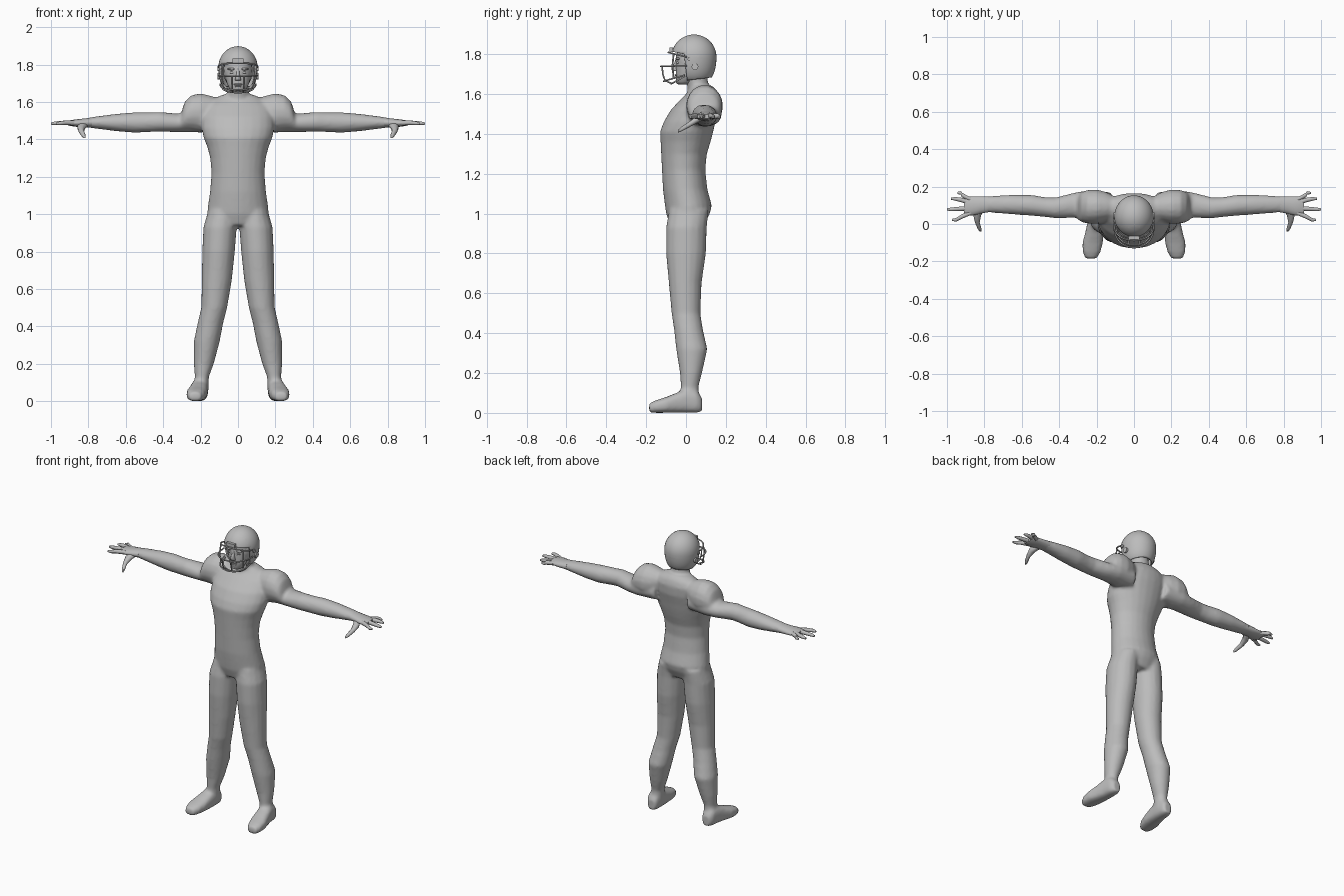
import bpy, bmesh, math
from mathutils import Vector, Matrix

grey = bpy.data.materials.new("plain_grey")
grey.diffuse_color = (0.5, 0.5, 0.5, 1)


def loft(bm, axis, rings, side=1, n=16, power=1.0):
    """Skin capped oval rings (t, a, b, radius_a, radius_b) along an axis."""
    loops = []
    for t, a, b, ra, rb in rings:
        loop = []
        for i in range(n):
            w = 2 * math.pi * (i + 0.5) / n
            c, s = math.cos(w), math.sin(w)
            p = a + ra * math.copysign(abs(c) ** power, c)
            q = b + rb * math.copysign(abs(s) ** power, s)
            x, y, z = {"z": (p, q, t), "x": (t, p, q), "y": (p, t, q)}[axis]
            loop.append(bm.verts.new((x * side, y, z)))
        loops.append(loop)
    for l0, l1 in zip(loops, loops[1:]):
        for i in range(n):
            j = (i + 1) % n
            bm.faces.new((l0[i], l0[j], l1[j], l1[i]))
    bm.faces.new(loops[0])
    bm.faces.new(loops[-1])


def ball(bm, centre, radii, u=20, v=14):
    m = Matrix.Translation(centre) @ Matrix.Diagonal((*radii, 1))
    bmesh.ops.create_uvsphere(bm, u_segments=u, v_segments=v, radius=1, matrix=m)


def finish(bm, name, angle=60):
    bmesh.ops.recalc_face_normals(bm, faces=bm.faces)
    me = bpy.data.meshes.new(name)
    bm.to_mesh(me)
    bm.free()
    me.materials.append(grey)
    me.polygons.foreach_set("use_smooth", [True] * len(me.polygons))
    me.set_sharp_from_angle(angle=math.radians(angle))
    ob = bpy.data.objects.new(name, me)
    bpy.context.collection.objects.link(ob)
    return ob


def bar(name, points, radius=0.0045):
    """Round wire bar through the points."""
    cu = bpy.data.curves.new(name, "CURVE")
    cu.dimensions = "3D"
    cu.bevel_depth = radius
    cu.bevel_resolution = 1
    cu.use_fill_caps = True
    sp = cu.splines.new("POLY")
    sp.points.add(len(points) - 1)
    for p, co in zip(sp.points, points):
        p.co = (*co, 1)
    cu.materials.append(grey)
    ob = bpy.data.objects.new(name, cu)
    bpy.context.collection.objects.link(ob)


# Body: torso, neck, padded shoulders, arms, legs and feet fused together
bm = bmesh.new()
loft(bm, "z", [(0.94, 0, .005, .14, .085), (1.0, 0, .01, .165, .11),
               (1.04, 0, .012, .162, .118), (1.12, 0, -.004, .15, .112),
               (1.22, 0, -.012, .142, .109), (1.3, 0, -.01, .149, .115),
               (1.36, 0, -.002, .165, .126), (1.41, 0, .003, .185, .134),
               (1.46, 0, .018, .195, .13), (1.52, 0, .043, .195, .12),
               (1.58, 0, .073, .18, .093), (1.615, 0, .085, .135, .07),
               (1.64, 0, .08, .08, .055)], n=24)
loft(bm, "z", [(1.56, 0, .075, .065, .06), (1.64, 0, .06, .058, .055),
               (1.73, 0, .045, .055, .055)])
for s in (-1, 1):
    # shoulder pad
    loft(bm, "x", [(.09, .09, 1.565, .05, .05), (.15, .092, 1.545, .08, .09),
                   (.2, .093, 1.54, .093, .107), (.25, .092, 1.54, .09, .097),
                   (.283, .09, 1.525, .08, .08), (.3, .09, 1.5, .068, .055)], s)
    # arm
    loft(bm, "x", [(.12, .1, 1.5, .07, .06), (.25, .105, 1.495, .075, .058),
                   (.32, .1, 1.488, .068, .05), (.42, .086, 1.494, .056, .053),
                   (.47, .09, 1.492, .053, .053), (.55, .1, 1.49, .056, .055),
                   (.65, .104, 1.49, .053, .047), (.75, .105, 1.49, .046, .034),
                   (.81, .105, 1.489, .043, .025)], s)
    # leg
    loft(bm, "z", [(.05, .2, .02, .042, .05), (.13, .193, .018, .038, .045),
                   (.2, .183, .025, .054, .056), (.32, .167, .029, .07, .079),
                   (.42, .147, .012, .069, .073), (.5, .127, 0, .07, .073),
                   (.65, .113, -.004, .081, .083), (.8, .104, 0, .088, .101),
                   (.93, .096, .002, .09, .103), (1.02, .085, .015, .075, .1)], s)
    # foot
    loft(bm, "y", [(.08, .2, .042, .028, .035), (.055, .203, .056, .04, .056),
                   (0, .205, .06, .046, .06), (-.05, .212, .05, .05, .05),
                   (-.1, .221, .04, .055, .04), (-.15, .227, .032, .048, .032),
                   (-.185, .23, .024, .03, .024)], s, power=.75)
body = finish(bm, "body", 180)
rm = body.modifiers.new("fuse", "REMESH")
rm.mode = "VOXEL"
rm.voxel_size = 0.01
rm.use_smooth_shade = True
sm = body.modifiers.new("soften", "SMOOTH")
sm.factor = 0.5
sm.iterations = 6

# Hands: palm, four fingers and thumb
fingers = [(.128, .155, .166, .945), (.11, .128, .135, .978),
           (.085, .082, .078, 1.0), (.062, .04, .022, .972)]
for s, label in ((-1, "right"), (1, "left")):
    bm = bmesh.new()
    loft(bm, "x", [(.78, .105, 1.49, .043, .028), (.82, .102, 1.488, .047, .024),
                   (.86, .097, 1.487, .052, .021), (.9, .095, 1.487, .05, .015),
                   (.91, .095, 1.487, .045, .011)], s)
    for y0, y1, y2, tip in fingers:
        loft(bm, "x", [(.87, y0, 1.487, .014, .014), (.92, y1, 1.489, .013, .013),
                       (tip - .02, y2, 1.486, .0105, .0105),
                       (tip, y2, 1.484, .006, .006)], s, n=8)
    loft(bm, "y", [(.085, .82, 1.485, .025, .016), (.045, .838, 1.465, .022, .018),
                   (.01, .838, 1.443, .014, .015), (-.025, .826, 1.422, .011, .012),
                   (-.04, .82, 1.413, .006, .007)], s, n=8)
    finish(bm, label + "_hand")

# Head with simple facial features
bm = bmesh.new()
ball(bm, (0, .035, 1.765), (.078, .088, .1))
loft(bm, "z", [(1.648, 0, -.012, .028, .028), (1.662, 0, -.006, .043, .044),
               (1.7, 0, .005, .06, .056), (1.75, 0, .015, .07, .066),
               (1.8, 0, .02, .072, .07)], n=20)
loft(bm, "z", [(1.714, 0, -.05, .017, .013), (1.724, 0, -.054, .016, .022),
               (1.75, 0, -.048, .009, .014), (1.775, 0, -.045, .008, .008)], n=8)
ball(bm, (0, -.046, 1.694), (.024, .012, .006), 12, 8)
ball(bm, (0, -.044, 1.684), (.021, .012, .006), 12, 8)
ball(bm, (0, -.036, 1.66), (.02, .014, .012), 12, 8)
for s in (-1, 1):
    ball(bm, (s * .03, -.038, 1.757), (.014, .01, .007), 12, 8)
    ball(bm, (s * .032, -.04, 1.776), (.024, .012, .007), 12, 8)
finish(bm, "head")

# Helmet shell: rounded dome, straighter below, cut open at face and neck
bm = bmesh.new()
bmesh.ops.create_uvsphere(bm, u_segments=36, v_segments=24, radius=1)
for v in bm.verts:
    x, y, z = v.co
    k = 1.0
    if z < 0:
        k = max(1 - z * z, 0) ** -.25 if z > -.999 else 0
    v.co = (x * k * .105, .04 + y * k * .113, 1.785 + z * (.113 if z > 0 else .13))


def split(co, no, **kw):
    bmesh.ops.bisect_plane(bm, geom=bm.verts[:] + bm.edges[:] + bm.faces[:],
                           plane_co=co, plane_no=no, **kw)


brow, brow_n = Vector((0, -.07, 1.812)), Vector((0, .2, 1)).normalized()
jaw, jaw_n = Vector((0, -.003, 1.74)), Vector((0, 1, .12)).normalized()
split((0, .04, 1.672), (0, -.12, 1), clear_inner=True)
split(brow, brow_n)
split(jaw, jaw_n)
gone = []
for f in bm.faces:
    c = f.calc_center_median()
    if (c - brow).dot(brow_n) < 0 and (c - jaw).dot(jaw_n) < 0:
        gone.append(f)
bmesh.ops.delete(bm, geom=gone, context="FACES")
shell = finish(bm, "helmet_shell")
so = shell.modifiers.new("thickness", "SOLIDIFY")
so.thickness = 0.009
so.offset = -1

# Ear rings and mask clips on both sides of the helmet
bm = bmesh.new()
for s in (-1, 1):
    for r, x, y, z in ((.017, .104, .045, 1.737), (.01, .104, .018, 1.775)):
        m = Matrix.Translation((s * x, y, z)) @ Matrix.Rotation(math.pi / 2, 4, "Y")
        bmesh.ops.create_cone(bm, cap_ends=True, segments=16, radius1=r,
                              radius2=r, depth=.012, matrix=m)
finish(bm, "helmet_ear_studs", 30)

# Brow bumper
bm = bmesh.new()
m = Matrix.Translation((0, -.073, 1.822)) @ Matrix.Diagonal((.06, .018, .022, 1))
bmesh.ops.create_cube(bm, size=1, matrix=m)
finish(bm, "brow_bumper", 30)


# Face mask: curved cross bars, uprights and side bars
def arc(z0, z1, width, front, back=0.0, n=16):
    pts = []
    for i in range(n + 1):
        t = math.pi * (i / n - .5)
        k = math.cos(t) ** .7 if abs(t) < 1.57 else 0
        pts.append((width * math.sin(t), back + (front - back) * k, z0 + (z1 - z0) * k))
    return pts


bar("mask_brow_bar", arc(1.785, 1.808, .106, -.088, .005))
bar("mask_upper_bar", arc(1.742, 1.738, .106, -.126, .005))
bar("mask_lower_bar", arc(1.695, 1.664, .095, -.112, -.005))
bar("mask_chin_bar", arc(1.69, 1.65, .088, -.075, -.005))
for s in (-1, 1):
    bar("mask_upright", [(s * .032, -.119, 1.738), (s * .032, -.117, 1.7),
                         (s * .03, -.105, 1.666), (s * .028, -.07, 1.652)])
    bar("mask_side_bar", [(s * .082, -.062, 1.802), (s * .088, -.068, 1.74),
                          (s * .08, -.062, 1.676)])
